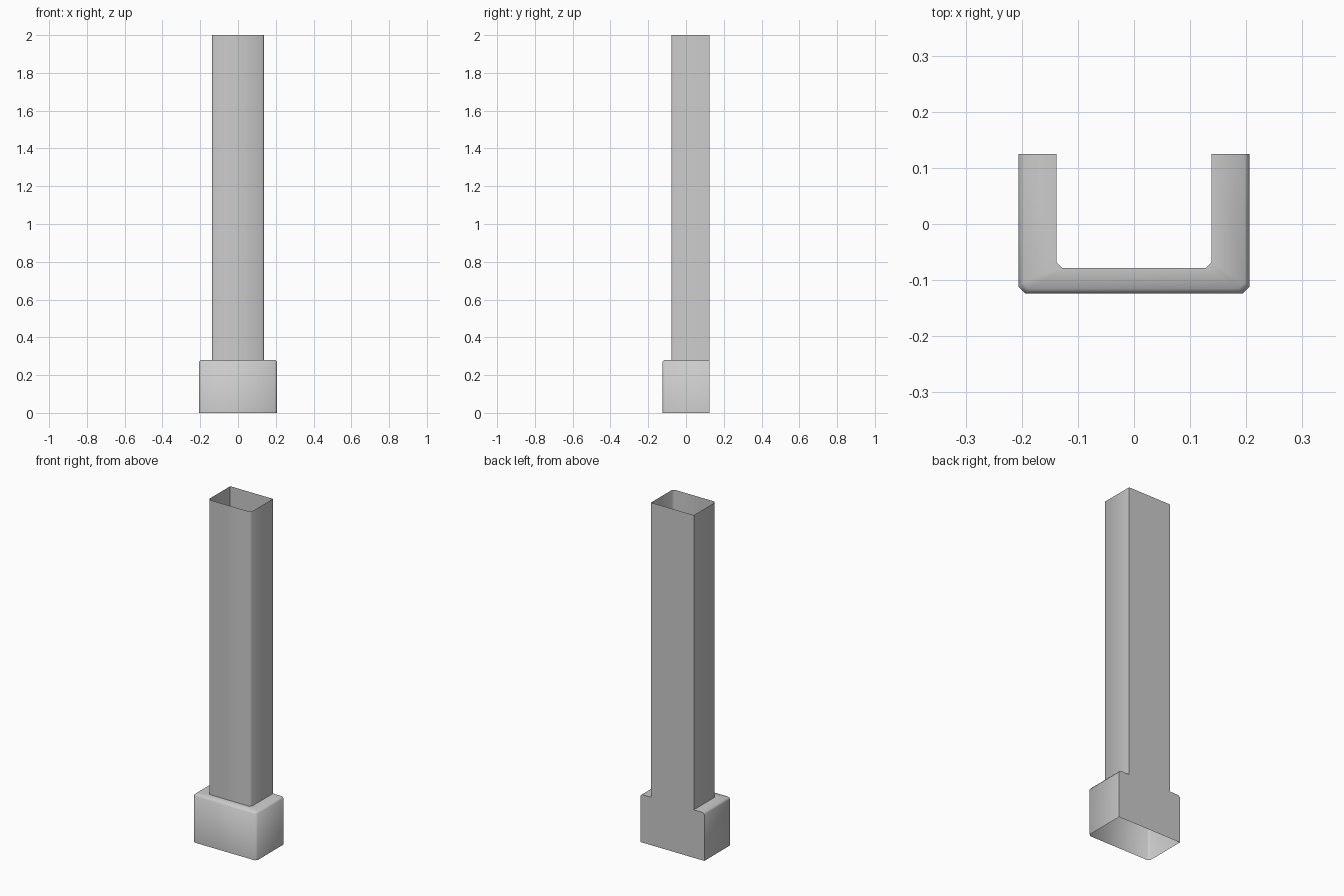
import bpy, bmesh

if "Cube" in bpy.data.objects:
    bpy.data.objects.remove(bpy.data.objects["Cube"])

BACK = 0.125


def ring(bm, half_width, front, chamfer, z):
    """Open U-shaped outline with chamfered front corners, left to right."""
    left = [(-half_width, BACK), (-half_width, front + chamfer),
            (-half_width + chamfer, front)]
    right = [(-x, y) for x, y in reversed(left)]
    return [bm.verts.new((x, y, z)) for x, y in left + right]


bm = bmesh.new()

# Outlines from the foot, over the bevelled ledge, up the hollow shaft
levels = [
    (0.206, -0.124, 0.012, 0.0),
    (0.206, -0.124, 0.012, 0.27),
    (0.197, -0.115, 0.011, 0.28),
    (0.138, -0.078, 0.010, 0.28),
    (0.138, -0.078, 0.010, 2.0),
]
rings = [ring(bm, *level) for level in levels]

# Side walls, bevel and ledge (top and bottom stay open)
for low, high in zip(rings, rings[1:]):
    for i in range(len(low) - 1):
        bm.faces.new((low[i], low[i + 1], high[i + 1], high[i]))

# Single flat back panel following the stepped silhouette
bm.faces.new([r[0] for r in rings] + [r[-1] for r in reversed(rings)])

mesh = bpy.data.meshes.new("pillar")
bm.to_mesh(mesh)
bm.free()
pillar = bpy.data.objects.new("pillar", mesh)
bpy.context.collection.objects.link(pillar)

# Soft bevels, crisp main edges
bpy.context.view_layer.objects.active = pillar
pillar.select_set(True)
bpy.ops.object.shade_smooth_by_angle(angle=0.96)
